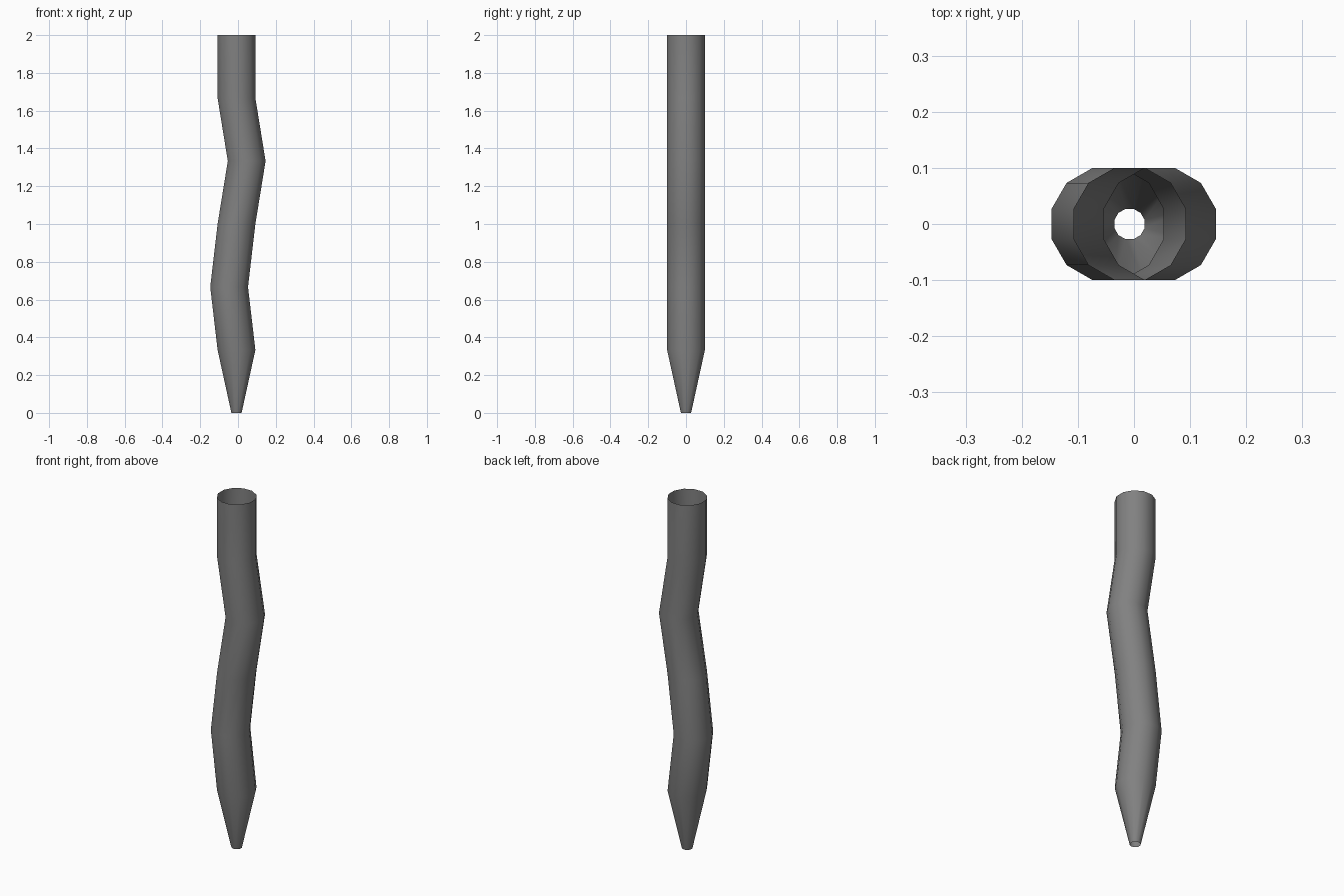
import bpy, bmesh, math

if "Cube" in bpy.data.objects:
    bpy.data.objects.remove(bpy.data.objects["Cube"])

SIDES = 12
R = 0.1 / math.cos(math.pi / SIDES)   # flats lie 0.1 from the axis

# Bent centre line: (x offset, radius scale) for evenly spaced rings, bottom to top
rings = [(-0.008, 0.27), (-0.008, 1), (-0.047, 1), (-0.008, 1),
         (0.046, 1), (-0.008, 1), (-0.008, 1)]

bm = bmesh.new()
loops = []
for k, (cx, s) in enumerate(rings):
    z = 2.0 * k / (len(rings) - 1)
    angles = [2 * math.pi * (i + 0.5) / SIDES for i in range(SIDES)]
    loops.append([bm.verts.new((cx + R * s * math.cos(a), R * s * math.sin(a), z))
                  for a in angles])

# Open-ended tube wall
for lo, hi in zip(loops, loops[1:]):
    for i in range(SIDES):
        j = (i + 1) % SIDES
        bm.faces.new((lo[i], lo[j], hi[j], hi[i])).smooth = True

mesh = bpy.data.meshes.new("bent_tube")
bm.to_mesh(mesh)
bm.free()
tube = bpy.data.objects.new("bent_tube", mesh)
bpy.context.collection.objects.link(tube)

# Dark grey surface
grey = bpy.data.materials.new("dark_grey")
grey.diffuse_color = (0.22, 0.22, 0.22, 1)
grey.use_nodes = True
grey.node_tree.nodes["Principled BSDF"].inputs["Base Color"].default_value = grey.diffuse_color
mesh.materials.append(grey)
